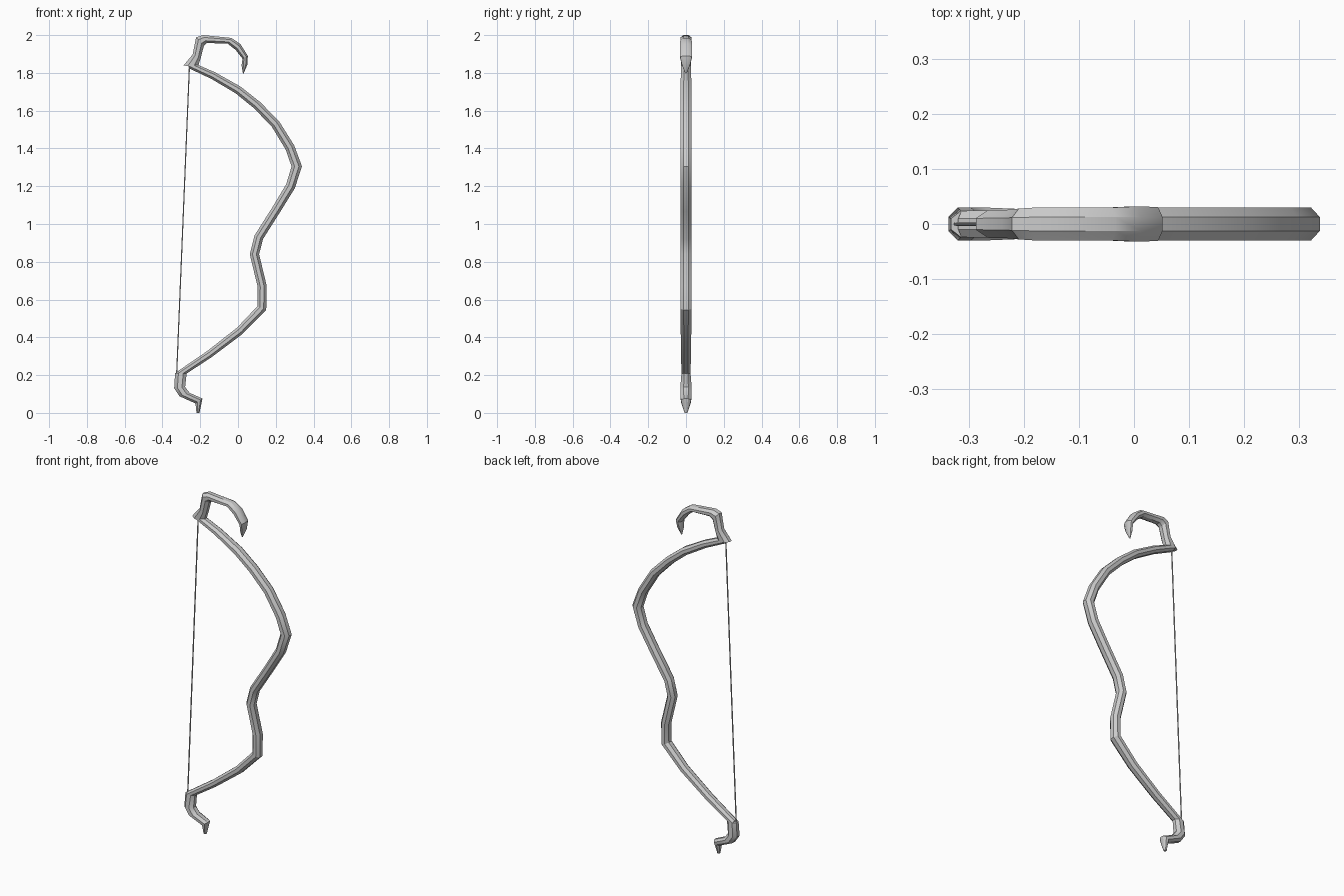
import bpy, bmesh, math
from mathutils import Vector


def tube(name, rows, sides=8):
    """Loft n-sided rings; each row is left x, left z, right x, right z, half depth."""
    bm = bmesh.new()
    rings = []
    k = 1 / math.cos(math.pi / sides)
    for ax, az, bx, bz, d in rows:
        a, b = Vector((ax, 0, az)), Vector((bx, 0, bz))
        c, h = (a + b) / 2, (b - a) / 2
        ring = []
        for i in range(sides):
            t = 2 * math.pi * (i + 0.5) / sides
            ring.append(bm.verts.new(c + h * math.cos(t) * k + Vector((0, d * math.sin(t) * k, 0))))
        rings.append(ring)
    for r, s in zip(rings, rings[1:]):
        for i in range(sides):
            j = (i + 1) % sides
            bm.faces.new((r[i], r[j], s[j], s[i]))
    bm.faces.new(rings[0])
    bm.faces.new(rings[-1])
    bmesh.ops.recalc_face_normals(bm, faces=bm.faces)
    me = bpy.data.meshes.new(name)
    bm.to_mesh(me)
    bm.free()
    ob = bpy.data.objects.new(name, me)
    bpy.context.collection.objects.link(ob)
    bpy.ops.object.select_all(action='DESELECT')
    ob.select_set(True)
    bpy.context.view_layer.objects.active = ob
    bpy.ops.object.shade_smooth_by_angle(angle=math.radians(30))
    return ob


def mitred(path):
    """Turn centre points (x, z, width, half depth) into mitred edge pairs."""
    pts = [Vector((p[0], p[1])) for p in path]
    rows = []
    for i, (x, z, w, d) in enumerate(path):
        t0 = (pts[i] - pts[max(i - 1, 0)]) if i else pts[1] - pts[0]
        t1 = (pts[i + 1] - pts[i]) if i < len(pts) - 1 else t0
        t0, t1 = t0.normalized(), t1.normalized()
        t = (t0 + t1).normalized()
        n = Vector((t.y, -t.x)) * (w / 2 / t.dot(t1))
        rows.append((x - n.x, z - n.y, x + n.x, z + n.y, d))
    return rows


# Curved bow limb, top to bottom
tube("bow_limb", mitred([
    (-0.255, 1.842, 0.036, 0.025), (-0.13, 1.785, 0.04, 0.027),
    (0.0, 1.71, 0.044, 0.03), (0.10, 1.63, 0.046, 0.03),
    (0.198, 1.53, 0.048, 0.03), (0.275, 1.405, 0.05, 0.03),
    (0.311, 1.305, 0.052, 0.03), (0.278, 1.20, 0.05, 0.03),
    (0.205, 1.08, 0.048, 0.03), (0.11, 0.93, 0.048, 0.03),
    (0.087, 0.84, 0.048, 0.03), (0.128, 0.67, 0.048, 0.03),
    (0.126, 0.555, 0.047, 0.03), (0.01, 0.435, 0.044, 0.028),
    (-0.15, 0.312, 0.04, 0.026), (-0.31, 0.205, 0.036, 0.024)]))

# Curled hook at the top
tube("upper_hook", [
    (-0.288, 1.84, -0.214, 1.825, 0.025), (-0.24, 1.897, -0.198, 1.877, 0.026),
    (-0.222, 1.988, -0.18, 1.945, 0.028), (-0.185, 2.0, -0.165, 1.958, 0.03),
    (-0.034, 1.985, -0.055, 1.955, 0.03), (0.013, 1.952, -0.013, 1.922, 0.032),
    (0.052, 1.89, 0.024, 1.875, 0.031), (0.05, 1.845, 0.019, 1.84, 0.022),
    (0.03, 1.797, 0.026, 1.797, 0.003)])

# Small spur at the bottom
tube("lower_hook", [
    (-0.333, 0.212, -0.272, 0.208, 0.024), (-0.338, 0.13, -0.28, 0.137, 0.03),
    (-0.31, 0.088, -0.256, 0.106, 0.03), (-0.225, 0.05, -0.188, 0.076, 0.027),
    (-0.22, 0.0, -0.204, 0.0, 0.008)])

# Bow string
tube("bow_string", mitred([(-0.257, 1.84, 0.006, 0.003), (-0.325, 0.2, 0.006, 0.003)]), 6)
